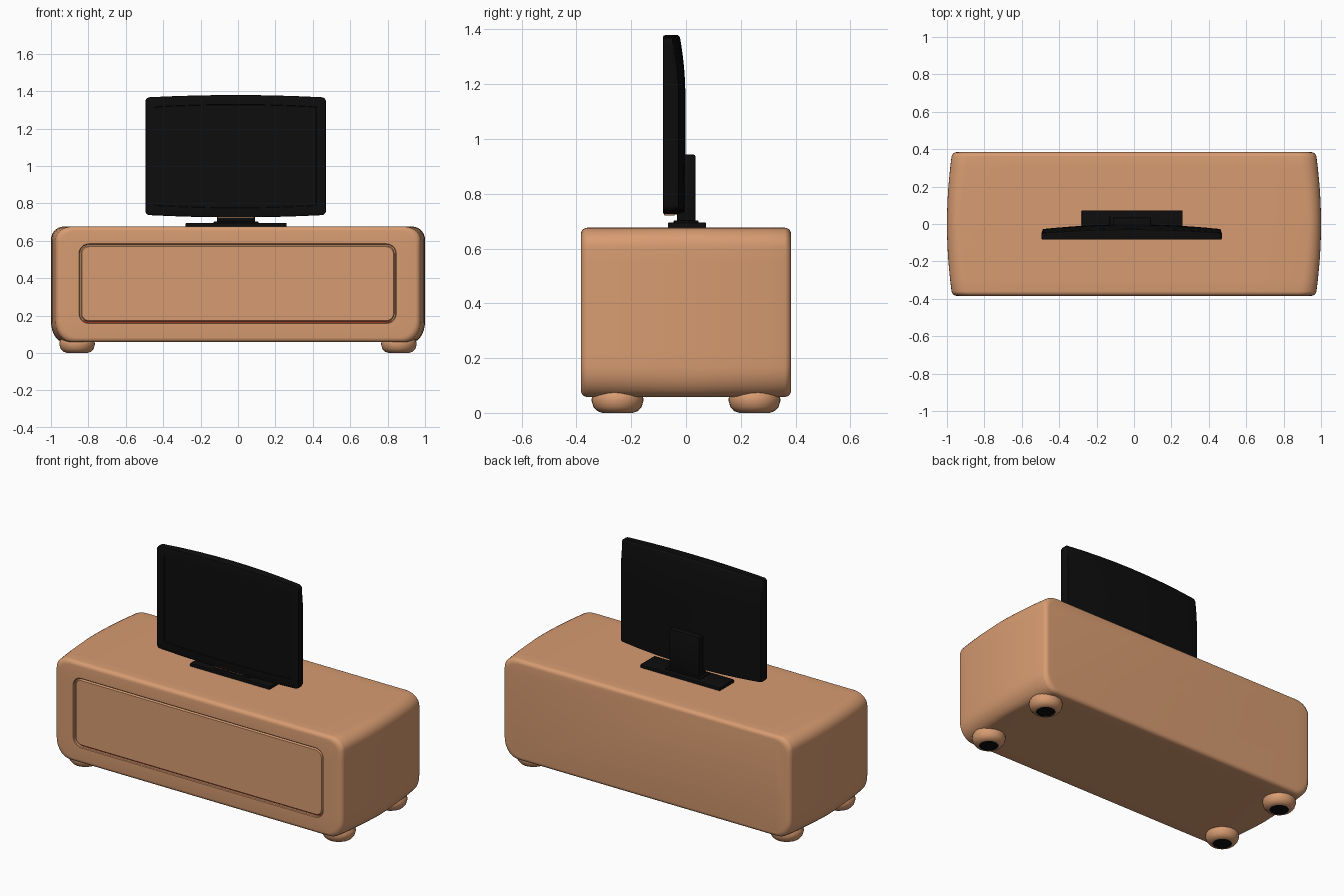
import bpy, bmesh, math

if "Cube" in bpy.data.objects:
    bpy.data.objects.remove(bpy.data.objects["Cube"])


def material(name, rgb):
    m = bpy.data.materials.new(name)
    m.diffuse_color = (*rgb, 1)
    m.use_nodes = True
    m.node_tree.nodes["Principled BSDF"].inputs["Base Color"].default_value = m.diffuse_color
    return m


TAN = material("tan wood", (0.68, 0.33, 0.165))
BLACK = material("black plastic", (0.004, 0.004, 0.004))
RED = material("red trim", (0.6, 0.07, 0.03))


def finish(name, bm, mats, rule=None, angle=35):
    bmesh.ops.recalc_face_normals(bm, faces=bm.faces[:])
    if rule:
        for f in bm.faces:
            f.material_index = rule(f)
    me = bpy.data.meshes.new(name)
    bm.to_mesh(me)
    bm.free()
    ob = bpy.data.objects.new(name, me)
    bpy.context.collection.objects.link(ob)
    for m in mats:
        me.materials.append(m)
    bpy.ops.object.select_all(action='DESELECT')
    ob.select_set(True)
    bpy.context.view_layer.objects.active = ob
    bpy.ops.object.shade_smooth_by_angle(angle=math.radians(angle))
    return ob


def loft(name, rings, mats, rule=None, angle=35):
    """Skin a list of equal-length closed rings and cap both ends."""
    bm = bmesh.new()
    vs = [[bm.verts.new(p) for p in r] for r in rings]
    n = len(vs[0])
    for a, b in zip(vs, vs[1:]):
        for i in range(n):
            j = (i + 1) % n
            bm.faces.new((a[i], a[j], b[j], b[i]))
    bm.faces.new(vs[0])
    bm.faces.new(vs[-1])
    return finish(name, bm, mats, rule, angle)


def outline(x0, x1, z0, z1, rx, rt, rb, bow=0.0, arc=7, mid=8):
    """Rounded rectangle in xz, with optional bowed top and bottom."""
    arcs = []
    for cx, cz, rz, a0 in ((x1 - rx, z1 - rt, rt, 0), (x0 + rx, z1 - rt, rt, 90),
                           (x0 + rx, z0 + rb, rb, 180), (x1 - rx, z0 + rb, rb, 270)):
        angs = [math.radians(a0 + 90 * k / arc) for k in range(arc + 1)]
        arcs.append([(cx + rx * math.cos(a), cz + rz * math.sin(a)) for a in angs])
    pts = []
    for i, a in enumerate(arcs):
        p, q = a[-1], arcs[(i + 1) % 4][0]
        pts += a
        pts += [(p[0] + (q[0] - p[0]) * k / mid, p[1] + (q[1] - p[1]) * k / mid)
                for k in range(1, mid)]
    xc, hw, zc, hh = (x0 + x1) / 2, (x1 - x0) / 2, (z0 + z1) / 2, (z1 - z0) / 2
    return [(x, z + bow * (1 - ((x - xc) / hw) ** 2) * (z - zc) / hh) for x, z in pts]


def at_y(pts, y):
    return [(x, y, z) for x, z in pts]


def box(name, x0, x1, y0, y1, z0, z1, bevel, mat):
    bm = bmesh.new()
    bmesh.ops.create_cube(bm, size=1)
    for v in bm.verts:
        v.co = ((x0 + x1) / 2 + v.co.x * (x1 - x0), (y0 + y1) / 2 + v.co.y * (y1 - y0),
                (z0 + z1) / 2 + v.co.z * (z1 - z0))
    bmesh.ops.bevel(bm, geom=bm.edges[:], offset=bevel, segments=2, profile=0.5,
                    affect='EDGES')
    return finish(name, bm, [mat])


# Cabinet: pillow-sided body, with the grooved door panel in its front
D, Z0, Z1 = 0.384, 0.058, 0.676


def body_ring(y, inset):
    t = abs(y) / D
    hw = 1 - 0.028 * t ** 2 - inset
    return at_y(outline(-hw, hw, Z0 + inset, Z1 - inset, 0.07 + 0.02 * t, 0.07, 0.11), y)


def door_ring(y, d):
    return at_y(outline(-0.847 + d, 0.843 - d, 0.161 + d, 0.58 - d,
                        0.05 - d, 0.05 - d, 0.05 - d), y)


edge = [(D - 0.024 * math.sin(a), 0.024 * (1 - math.cos(a)))
        for a in (math.radians(18 * k) for k in range(6))]
edge = [(D - 0.024 * (1 - math.cos(math.radians(18 * k))),
         0.024 * (1 - math.sin(math.radians(18 * k)))) for k in range(6)]
rings = [door_ring(-0.379, 0.012), door_ring(-0.374, 0.008), door_ring(-0.366, 0.007),
         door_ring(-0.366, 0.0), door_ring(-0.38, 0.0), door_ring(-D, -0.004)]
rings += [body_ring(-y, i) for y, i in edge]
rings += [body_ring(0.3 * k / 5, 0) for k in range(-5, 6)]
rings += [body_ring(y, i) for y, i in reversed(edge)]


def groove_rule(f):
    c = f.calc_center_median()
    return int(abs(c.y + 0.366) < 0.001 and abs(f.normal.y) > 0.9 and c.z < 0.175)


loft("cabinet", rings, [TAN, RED], groove_rule)

# Feet: squashed balls with black pads underneath
profile = [(0.055, 0.0), (0.075, 0.007), (0.088, 0.022), (0.095, 0.045),
           (0.093, 0.062), (0.08, 0.085), (0.05, 0.1)]
for sx, side in ((-1, "left"), (1, "right")):
    for sy, end in ((-1, "front"), (1, "back")):
        rings = [[(sx * 0.86 + r * math.cos(math.tau * k / 32),
                   sy * 0.25 + r * math.sin(math.tau * k / 32), z) for k in range(32)]
                 for r, z in profile]
        loft(f"{end}_{side}_foot", rings, [TAN, BLACK],
             lambda f: int(f.calc_center_median().z < 0.001))

# Television: bowed outline, recessed screen, bulging back
TX0, TX1, TZ0, TZ1 = -0.495, 0.47, 0.738, 1.366
TC, TH, TM = (TX0 + TX1) / 2, (TX1 - TX0) / 2, (TZ0 + TZ1) / 2


def tv_outline(d):
    r = max(0.022 - d, 0.006)
    return outline(TX0 + d, TX1 - d, TZ0 + d, TZ1 - d, r, r, r, bow=0.013)


def tv_back(s):
    out = []
    for x, z in tv_outline(0.008):
        x, z = TC + (x - TC) * s, TM + (z - TM) * s
        y = -0.002 - 0.026 * ((x - TC) / TH) ** 2 - 0.02 * max(0, (z - 1.15) / 0.22) ** 2
        out.append((x, y, z))
    return out


rings = [at_y(tv_outline(0.056), -0.078), at_y(tv_outline(0.052), -0.078),
         at_y(tv_outline(0.05), -0.084), at_y(tv_outline(0.008), -0.084),
         at_y(tv_outline(0.002), -0.082), at_y(tv_outline(0.0), -0.076)]
rings.append([(x, min(-0.03 - 0.02 * ((x - TC) / TH) ** 2, y), z) for (x, z), (_, y, _z)
              in zip(tv_outline(0.0), tv_back(1))])
rings += [tv_back(s) for s in (1, 0.97, 0.9, 0.8, 0.65, 0.5, 0.35, 0.2, 0.08)]
loft("television", rings, [BLACK])

# Stand and the small strip under the screen
box("stand_base", -0.28, 0.26, -0.066, 0.073, 0.67, 0.695, 0.004, BLACK)
box("stand_step", -0.13, 0.11, -0.045, 0.045, 0.69, 0.702, 0.003, BLACK)
box("stand_neck", -0.113, 0.09, -0.033, 0.034, 0.69, 0.943, 0.006, BLACK)
box("lower_strip", -0.11, 0.087, -0.08, -0.04, 0.721, 0.74, 0.003, TAN)
